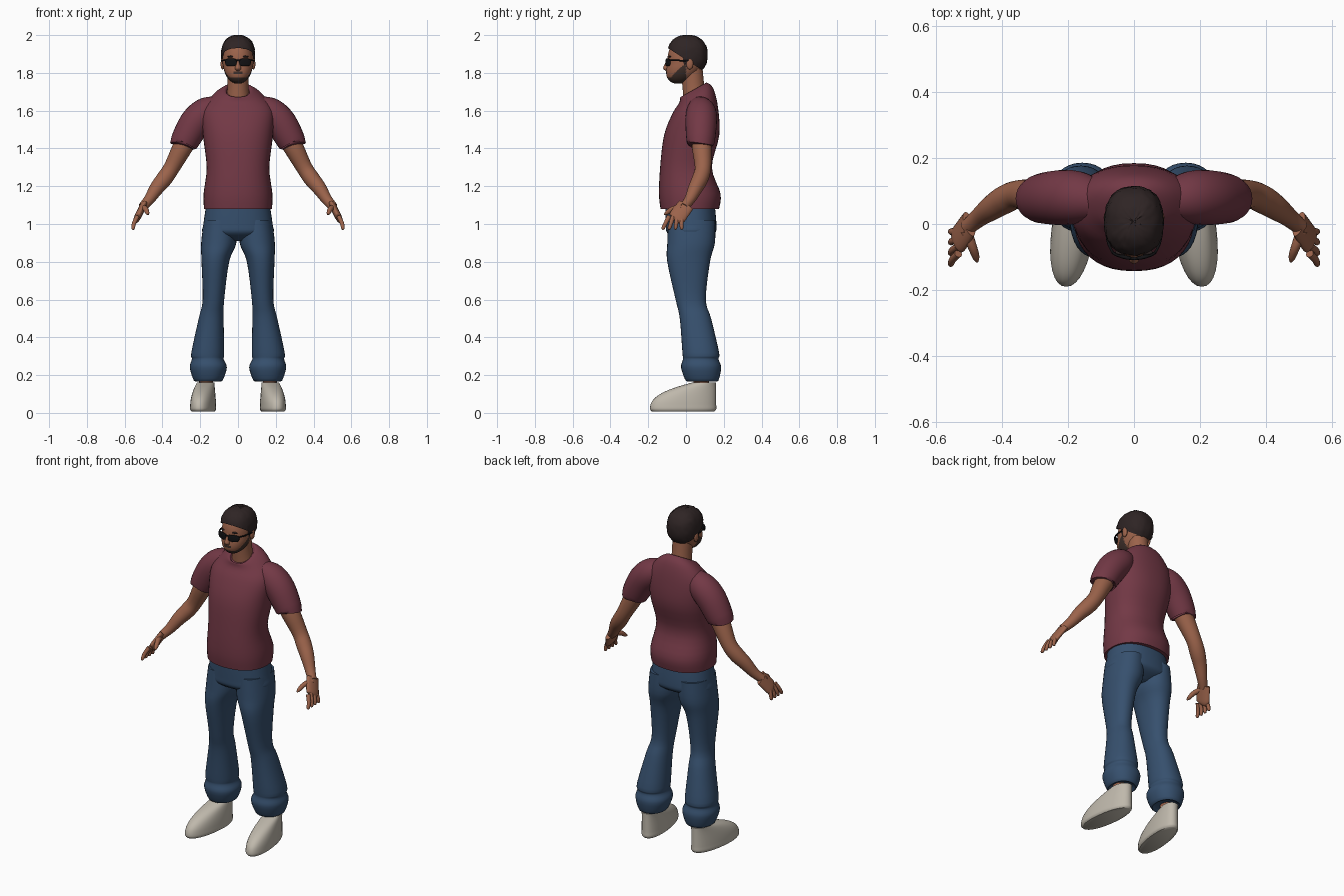
import bpy, bmesh, math, random
from mathutils import Vector

random.seed(4)
if "Cube" in bpy.data.objects:
    bpy.data.objects.remove(bpy.data.objects["Cube"])


def material(name, *rgb):
    made = bpy.data.materials.new(name)
    made.use_nodes = True
    made.diffuse_color = (*rgb, 1)
    made.node_tree.nodes["Principled BSDF"].inputs["Base Color"].default_value = (*rgb, 1)
    return made


SKIN = material("brown skin", .33, .125, .07)
SHIRT = material("maroon cotton", .17, .04, .06)
DENIM = material("blue denim", .037, .08, .155)
SHOE = material("off white canvas", .52, .48, .41)
HAIR = material("dark hair", .028, .018, .018)
BEARD = material("beard stubble", .05, .03, .024)
BLACK = material("black plastic", .006, .006, .007)
LIPS = material("lips", .22, .075, .05)


def finish(name, bm, mat, mirror):
    bmesh.ops.recalc_face_normals(bm, faces=bm.faces)
    mesh = bpy.data.meshes.new(name)
    bm.to_mesh(mesh)
    bm.free()
    mesh.materials.append(mat)
    part = bpy.data.objects.new(name, mesh)
    bpy.context.collection.objects.link(part)
    bpy.ops.object.select_all(action='DESELECT')
    part.select_set(True)
    bpy.context.view_layer.objects.active = part
    bpy.ops.object.shade_smooth_by_angle(angle=math.radians(50))
    if mirror:
        part.modifiers.new("Mirror", 'MIRROR').use_mirror_merge = False
    return part


def curved(value, exponent):
    return math.copysign(abs(value) ** exponent, value)


def spline(rows, steps=4):
    """Smooth in-between stations through the given ones."""
    last = len(rows) - 1
    result = []
    for i in range(last):
        before, start, end, after = (rows[max(0, min(last, i + k))] for k in (-1, 0, 1, 2))
        for s in range(steps):
            t = s / steps
            result.append([q + t / 2 * (r - p + t * (2*p - 5*q + 4*r - e + t * (3*q - p - 3*r + e)))
                           for p, q, r, e in zip(before, start, end, after)])
    return result + [rows[-1]]


def loft(name, rows, mat, mirror=False, sides=32, squareness=1, warp=None):
    """Skin level rings given as x, y, z, width, depth and an optional back-to-front slope."""
    skin_rings(name, [(Vector(row[:3]), Vector((row[3], 0, 0)), Vector((0, row[4], row[4] * row[5])))
                      for row in spline([(*row, 0)[:6] for row in rows])],
               mat, mirror, sides, squareness, warp)


def limb(name, rows, mat, mirror=True, sides=16, flatness=1):
    """Skin rings given as x, y, z, radius, each turned across the path."""
    rows = spline(rows)
    frames = []
    for i, row in enumerate(rows):
        ahead, behind = rows[min(i + 1, len(rows) - 1)], rows[max(i - 1, 0)]
        along = (Vector(ahead[:3]) - Vector(behind[:3])).normalized()
        depth = Vector((0, 1, 0)) - along * along.y
        depth.normalize()
        frames.append((Vector(row[:3]), depth.cross(along) * row[3], depth * row[3] * flatness))
    skin_rings(name, frames, mat, mirror, sides)


def skin_rings(name, frames, mat, mirror, sides, squareness=1, warp=None):
    bm = bmesh.new()
    rings = []
    for center, across, depth in frames:
        ring = []
        for k in range(sides):
            angle = math.tau * k / sides
            point = (center + across * curved(math.cos(angle), squareness)
                     + depth * curved(math.sin(angle), squareness))
            ring.append(bm.verts.new(warp(point) if warp else point))
        rings.append(ring)
    for lower, upper in zip(rings, rings[1:]):
        for k in range(sides):
            j = (k + 1) % sides
            bm.faces.new((lower[k], lower[j], upper[j], upper[k]))
    bm.faces.new(rings[0])
    bm.faces.new(rings[-1])
    finish(name, bm, mat, mirror)


def blob(name, center, size, mat, mirror=False, squareness=1, segments=20, warp=None, cut=None):
    """Rounded ellipsoid, boxier for a smaller squareness, optionally cut by a plane."""
    bm = bmesh.new()
    bmesh.ops.create_uvsphere(bm, u_segments=segments, v_segments=segments // 2, radius=1)
    for vert in bm.verts:
        point = Vector(curved(c, squareness) * s for c, s in zip(vert.co, size)) + Vector(center)
        vert.co = warp(point) if warp else point
    if cut:
        bmesh.ops.bisect_plane(bm, geom=bm.verts[:] + bm.edges[:] + bm.faces[:],
                               plane_co=cut[0], plane_no=cut[1], clear_inner=True)
    return finish(name, bm, mat, mirror)


# Shirt body and sleeves
loft("shirt_body", [
    (0, .02, 1.08, .18, .155), (0, .02, 1.16, .182, .163), (0, 0, 1.3, .166, .137),
    (0, .03, 1.47, .185, .146), (0, .05, 1.6, .188, .12, .1), (0, .055, 1.68, .13, .09, .4),
    (0, .04, 1.71, .075, .07, .55), (0, .04, 1.7, .06, .06, .55)], SHIRT, sides=40, squareness=.87)
limb("sleeves", [(.11, .07, 1.62, .06), (.17, .08, 1.59, .08), (.23, .08, 1.53, .083),
                 (.287, .077, 1.43, .073), (.28, .077, 1.44, .06)], SHIRT, sides=28)

# Arms, hands and fingers
limb("arms", [(.2, .08, 1.55, .05), (.285, .083, 1.42, .053), (.35, .09, 1.3, .043), (.39, .075, 1.24, .043),
              (.43, .05, 1.19, .038), (.47, .02, 1.13, .029), (.505, -.01, 1.09, .024)], SKIN, sides=24)
limb("palms", [(.5, 0, 1.1, .017), (.52, -.03, 1.06, .018), (.535, -.05, 1.03, .017), (.54, -.06, 1.02, .009)],
     SKIN, sides=20, flatness=2.6)
for i, finger in enumerate(("index", "middle", "ring", "little")):
    knuckle = Vector((.533, -.09 + .022 * i, 1.04))
    tip = Vector((.557, -.125 + .034 * i, .97))
    joint = knuckle.lerp(tip, .5) + Vector((.005, 0, 0))
    limb(finger + "_fingers", [(*knuckle, .012), (*joint, .011), (*tip.lerp(joint, .2), .009), (*tip, .003)], SKIN)
limb("thumbs", [(.51, -.02, 1.09, .017), (.49, -.07, 1.08, .014), (.48, -.1, 1.06, .011),
                (.476, -.115, 1.05, .004)], SKIN)

# Jeans, with bunched cuffs
loft("jeans_hips", [(0, .02, 1.12, .165, .13), (0, .027, 1, .183, .134), (0, .027, .95, .18, .125),
                    (0, .025, .91, .06, .06)], DENIM, sides=40, squareness=.87)
loft("jeans_legs", [
    (.095, .03, 1.02, .085, .125), (.102, .027, .9, .093, .126), (.12, .014, .8, .073, .113),
    (.13, .025, .6, .057, .08), (.142, .05, .5, .066, .083), (.16, .078, .32, .087, .097),
    (.16, .078, .285, .084, .094), (.157, .08, .24, .098, .106), (.158, .085, .17, .075, .086),
    (.16, .085, .18, .055, .066)], DENIM, mirror=True, squareness=.92)

# Ankles, and shoes whose toe slopes back with height and turns outward
loft("ankles", [(.168, .08, .24, .036, .04), (.17, .08, .12, .036, .042)], SKIN, mirror=True)


def splay(point):
    return Vector((point.x - .12 * point.y, point.y, point.z))


shoe_rows = []
for i in range(7):
    rise = i / 6
    toe, heel = -.19 + .22 * rise ** 2.5, .16
    shoe_rows.append((.183, (heel + toe) / 2, .02 + .14 * rise, .065 - .02 * rise ** 2, (heel - toe) / 2))
sole = (.183, -.015, .008, .058, .166)
loft("shoes", [sole] + shoe_rows, SHOE, mirror=True, squareness=.92, warp=splay)


# Neck and head; the chin is drawn forward and the beard follows the jaw line
def jut_chin(point):
    return point - Vector((0, .4 * max(0, 1.85 - point.z), 0))


loft("neck", [(0, .05, 1.64, .065, .062), (0, .04, 1.72, .056, .058), (0, .03, 1.82, .056, .058)], SKIN)
head = blob("head", (0, 0, 1.865), (.08, .098, .122), SKIN, squareness=.93, segments=96, warp=jut_chin)
head.data.materials.append(BEARD)
for face in head.data.polygons:
    x, y, z = face.center
    jaw = y < 0 and z < 1.778 + max(0, y + .08) * .95
    moustache = abs(x) < .026 and y < -.05 and 1.796 < z < 1.806
    face.material_index = int(jaw or moustache)


# Hair cap, sloping from forehead to nape
def tousle(point):
    return point + Vector(random.uniform(-.002, .002) for axis in "xyz")


blob("hair", (0, .008, 1.895), (.09, .106, .105), HAIR, squareness=.85, segments=48, warp=tousle,
     cut=((0, 0, 1.87), (0, .54, .84)))
blob("sideburns", (.077, -.005, 1.87), (.006, .012, .03), HAIR, mirror=True)

# Face features
blob("ears", (.082, .02, 1.848), (.01, .019, .03), SKIN, mirror=True)
loft("nose", [(0, -.09, 1.875, .008, .008), (0, -.1, 1.848, .01, .012), (0, -.104, 1.824, .016, .017),
              (0, -.098, 1.81, .01, .008)], SKIN)
blob("lips", (0, -.094, 1.788), (.02, .009, .006), LIPS)
blob("eyebrows", (.035, -.086, 1.886), (.022, .008, .005), HAIR, mirror=True)


# Sunglasses, wrapped round the face
def wrap(point):
    return point + Vector((0, 4 * point.x ** 2, 0))


blob("lenses", (.037, -.104, 1.856), (.031, .006, .02), BLACK, mirror=True, squareness=.55, warp=wrap)
limb("glasses_bridge", [(-.012, -.105, 1.866, .004), (.012, -.105, 1.866, .004)], BLACK, mirror=False)
limb("glasses_temples", [(.064, -.088, 1.866, .004), (.08, -.05, 1.866, .004), (.086, .015, 1.864, .004)], BLACK)
